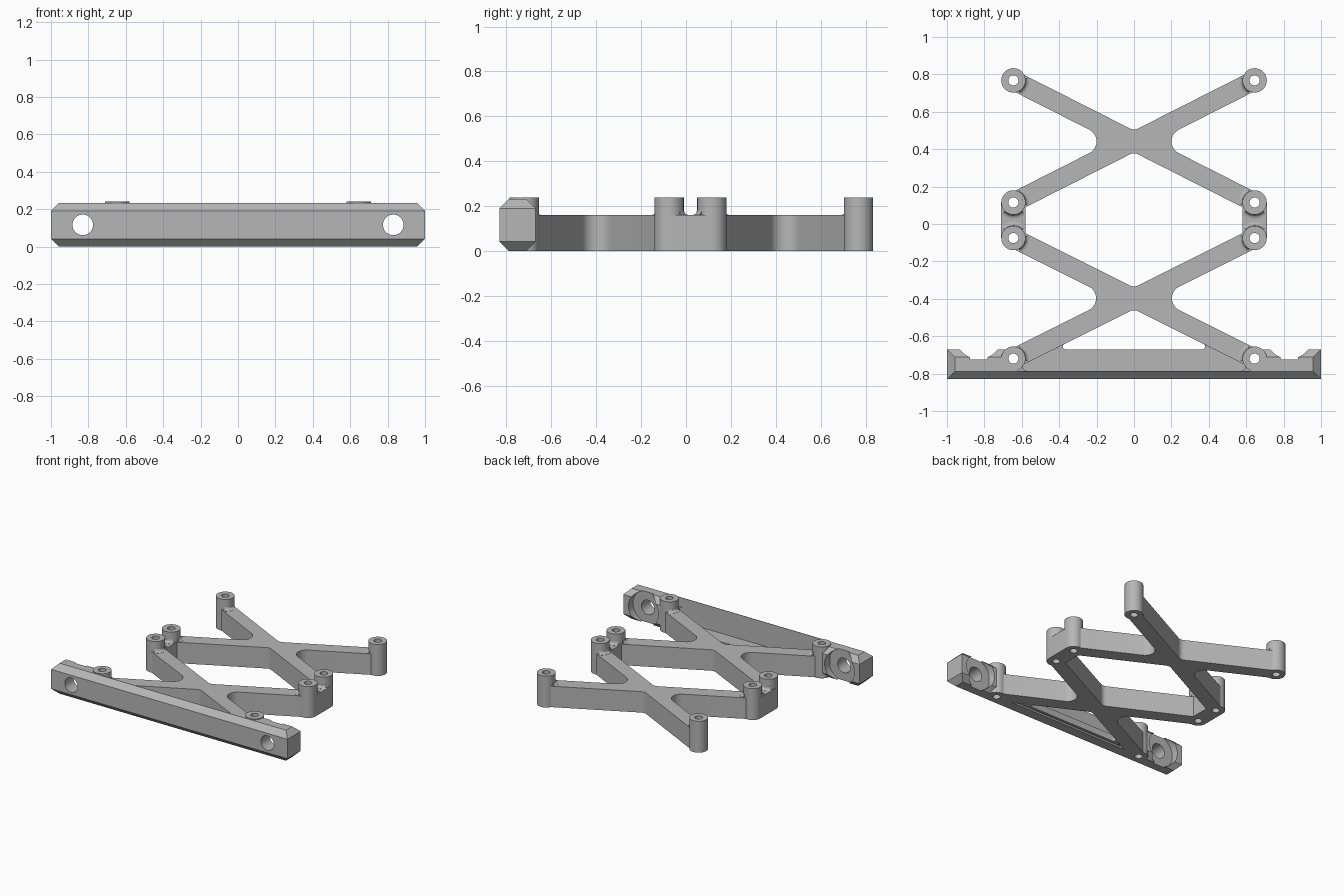
import bpy, bmesh
from math import sin, cos, tan, pi, atan2, hypot
from mathutils import Vector, Matrix

cube = bpy.data.objects.get("Cube")
if cube:
    bpy.data.objects.remove(cube, do_unlink=True)

grey = bpy.data.materials.new("plain_grey")
grey.use_nodes = True
grey.diffuse_color = (0.47, 0.47, 0.47, 1)
grey.node_tree.nodes["Principled BSDF"].inputs["Base Color"].default_value = (0.47, 0.47, 0.47, 1)

POST_X, POST_R, HOLE_R = 0.645, 0.065, 0.027
POST_Y = (-0.72, -0.075, 0.115, 0.768)
LEG_W, LEG_H, POST_H = 0.052, 0.16, 0.24     # half width, heights
BAR_H, FLOOR_H = 0.233, 0.05
BAR_FRONT, BAR_BACK, WALL = -0.83, -0.67, -0.785


def to_object(name, bm):
    bmesh.ops.recalc_face_normals(bm, faces=bm.faces)
    mesh = bpy.data.meshes.new(name)
    bm.to_mesh(mesh)
    bm.free()
    mesh.materials.append(grey)
    obj = bpy.data.objects.new(name, mesh)
    bpy.context.collection.objects.link(obj)
    return obj


def prism(name, outline, z0, z1):
    bm = bmesh.new()
    base = bm.faces.new([bm.verts.new((x, y, z0)) for x, y in outline])
    top = bmesh.ops.extrude_face_region(bm, geom=[base])["geom"]
    bmesh.ops.translate(bm, vec=(0, 0, z1 - z0),
                        verts=[g for g in top if isinstance(g, bmesh.types.BMVert)])
    return to_object(name, bm)


def rect(x0, x1, y0, y1):
    return [(x0, y0), (x1, y0), (x1, y1), (x0, y1)]


def cylinder(name, radius, depth, centre, along_y=False):
    bm = bmesh.new()
    turn = Matrix.Rotation(pi / 2, 4, "X") if along_y else Matrix()
    bmesh.ops.create_cone(bm, cap_ends=True, segments=48, radius1=radius, radius2=radius,
                          depth=depth, matrix=Matrix.Translation(centre) @ turn)
    return to_object(name, bm)


def rounded(corners, steps=10):
    """Outline from (x, y, radius) corners."""
    pts = []
    for i, (x, y, r) in enumerate(corners):
        p = Vector((x, y))
        if not r:
            pts.append((x, y))
            continue
        a = (Vector(corners[i - 1][:2]) - p).normalized()
        b = (Vector(corners[(i + 1) % len(corners)][:2]) - p).normalized()
        half = a.angle(b) / 2
        c = p + (a + b).normalized() * r / sin(half)
        v0, v1 = p + a * r / tan(half) - c, p + b * r / tan(half) - c
        sweep = pi - 2 * half
        for k in range(steps + 1):
            f = k / steps
            v = (v0 * sin((1 - f) * sweep) + v1 * sin(f * sweep)) / sin(sweep)
            pts.append(tuple(c + v))
    return pts


def combine(target, others, operation):
    for other in others:
        mod = target.modifiers.new("combine", "BOOLEAN")
        mod.operation, mod.object, mod.solver = operation, other, "EXACT"
        bpy.context.view_layer.objects.active = target
        bpy.ops.object.modifier_apply(modifier=mod.name)
        bpy.data.objects.remove(other, do_unlink=True)


def cross(name, y0, y1):
    """X-shaped pair of legs with filleted crotches."""
    cy, dy = (y0 + y1) / 2, (y1 - y0) / 2
    length = hypot(POST_X, dy)
    ux, uy = POST_X / length, dy / length
    low = (POST_X + uy * LEG_W, dy - ux * LEG_W)
    high = (POST_X - uy * LEG_W, dy + ux * LEG_W)
    side, tip = LEG_W / uy, LEG_W / ux
    pts = [(side, 0, 0.07), (*low, 0), (*high, 0), (0, tip, 0.05),
           (-high[0], high[1], 0), (-low[0], low[1], 0), (-side, 0, 0.07),
           (-low[0], -low[1], 0), (-high[0], -high[1], 0), (0, -tip, 0.05),
           (high[0], -high[1], 0), (low[0], -low[1], 0)]
    return prism(name, [(x, y + cy) for x, y in rounded(pts)], 0, LEG_H)


def base_fillet(name, x, y, heading, spread):
    """Concave fillet where a post rises from a leg."""
    profile = [(0.05, 0.15), (0.087, 0.15), (0.087, 0.161), (0.076, 0.164),
               (0.069, 0.171), (0.066, 0.182), (0.05, 0.182)]
    bm = bmesh.new()
    rings = []
    for k in range(13):
        a = heading + spread * (k / 6 - 1)
        rings.append([bm.verts.new((x + r * cos(a), y + r * sin(a), z)) for r, z in profile])
    n = len(profile)
    for r0, r1 in zip(rings, rings[1:]):
        for i in range(n):
            j = (i + 1) % n
            bm.faces.new((r0[i], r0[j], r1[j], r1[i]))
    bm.faces.new(rings[0])
    bm.faces.new(rings[-1])
    return to_object(name, bm)


# Mounting bar with chamfered ends
bar = prism("mounting_bar", rect(-1, 1, BAR_FRONT, BAR_BACK), 0, BAR_H)
bm = bmesh.new()
bm.from_mesh(bar.data)
ends = [e for e in bm.edges
        if all(abs(v.co.x) > 0.99 for v in e.verts)
        and abs(e.verts[0].co.z - e.verts[1].co.z) < 0.001]
bmesh.ops.bevel(bm, geom=ends, offset=0.042, segments=1, affect="EDGES")
bm.to_mesh(bar.data)
bm.free()

# Lower edge line of the front legs
slope = (POST_Y[1] - POST_Y[0]) / 2 / POST_X
peak = (POST_Y[0] + POST_Y[1]) / 2 - LEG_W * hypot(1, slope)


def leg_triangle(name, y, radius, z0):
    x = (peak - y) / slope
    return prism(name, rounded([(-x, y, radius), (x, y, radius), (0, peak, 0)]), z0, 0.5)


# Rounded corners of the opening behind the bar
web = prism("floor_web", [(-0.45, -0.69), (0.45, -0.69), (0.32, -0.60), (-0.32, -0.60)], 0, FLOOR_H)
combine(web, [leg_triangle("opening_cut", BAR_BACK, 0.015, -0.1)], "DIFFERENCE")

# Pocket, leg recess, bolt holes and counterbores
cuts = [prism("recess_cut", rect(-0.62, 0.62, WALL, -0.6), LEG_H, 0.5),
        leg_triangle("pocket_cut", WALL, 0.02, FLOOR_H)]
for s in (-1, 1):
    cuts.append(cylinder("bolt_cut", 0.055, 1, (s * 0.83, -0.7, BAR_H / 2), True))
    cuts.append(cylinder("counterbore_cut", 0.126, 0.2, (s * 0.83, -0.625, BAR_H / 2), True))
    cuts.append(cylinder("bar_pin_cut", HOLE_R, 1, (s * POST_X, POST_Y[0], 0.1)))
combine(bar, cuts, "DIFFERENCE")

# Crossed legs, side links, posts and their fillets
frame = cross("cross_frame", POST_Y[0], POST_Y[1])
parts = [cross("rear_cross", POST_Y[2], POST_Y[3])]
for s in (-1, 1):
    x = s * POST_X
    parts.append(prism("side_link", rect(x - POST_R, x + POST_R, POST_Y[1], POST_Y[2]), 0, LEG_H))
    for i, y in enumerate(POST_Y):
        parts.append(cylinder("post", POST_R, POST_H, (x, y, POST_H / 2)))
        target = (POST_Y[i // 2 * 2] + POST_Y[i // 2 * 2 + 1]) / 2
        parts.append(base_fillet("leg_fillet", x, y, atan2(target - y, -x), 0.62))
    parts.append(base_fillet("link_fillet", x, POST_Y[1], pi / 2, 0.8))
    parts.append(base_fillet("link_fillet", x, POST_Y[2], -pi / 2, 0.8))
combine(frame, parts, "UNION")
combine(frame, [cylinder("pin_cut", HOLE_R, 1, (s * POST_X, y, 0.1))
                for s in (-1, 1) for y in POST_Y], "DIFFERENCE")

# Smooth round walls, keep hard edges
for obj in (bar, web, frame):
    bpy.ops.object.select_all(action="DESELECT")
    obj.select_set(True)
    bpy.context.view_layer.objects.active = obj
    bpy.ops.object.shade_smooth_by_angle(angle=0.5)
